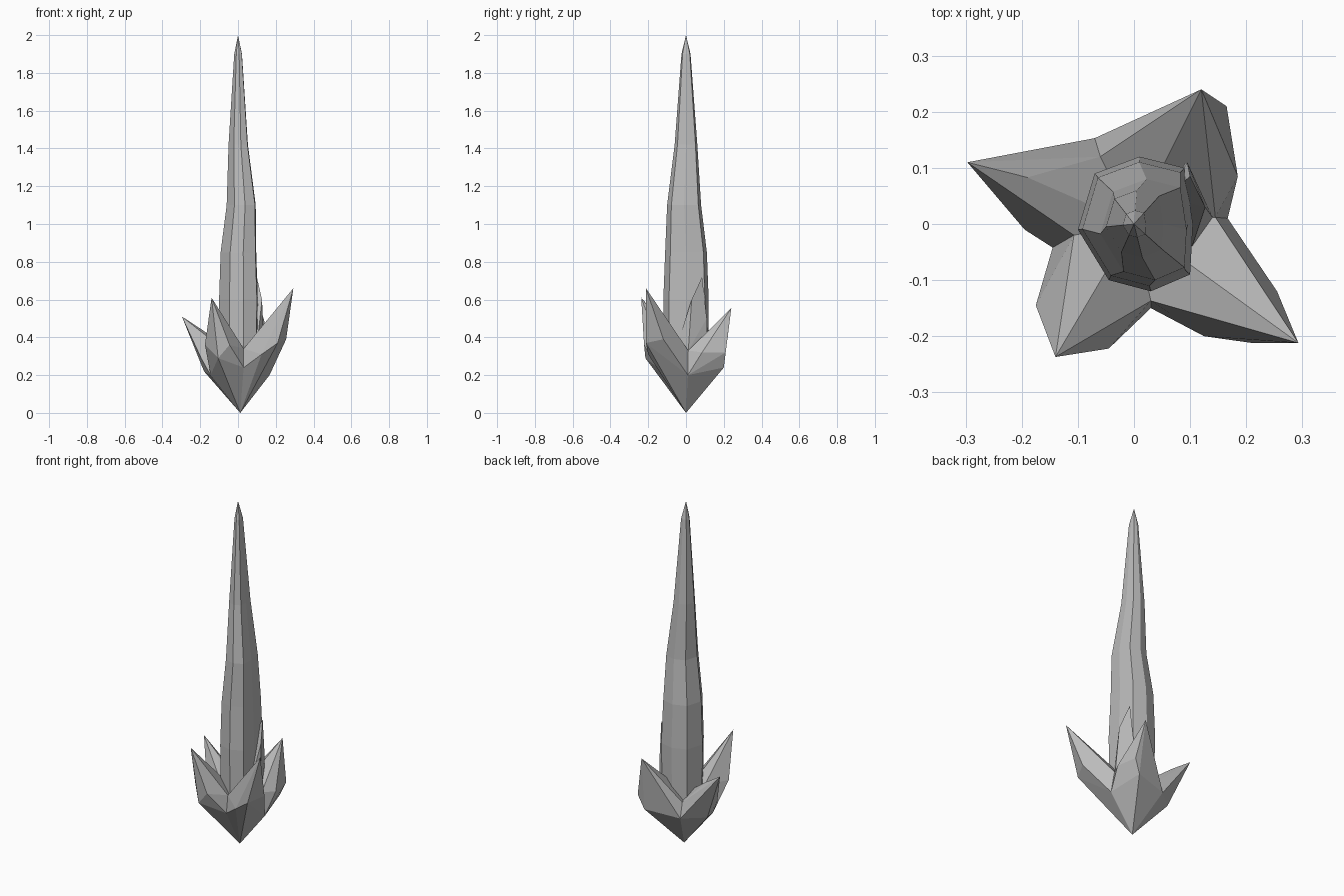
import bpy
import bmesh
from mathutils import Vector

old = bpy.data.objects.get("Cube")
if old:
    bpy.data.objects.remove(old, do_unlink=True)

# Single stone colour
stone = bpy.data.materials.new("grey stone")
stone.use_nodes = True
grey = (0.5, 0.5, 0.5, 1.0)
stone.diffuse_color = grey
stone.node_tree.nodes["Principled BSDF"].inputs["Base Color"].default_value = grey


def finish(bm, name):
    """Turn a bmesh into a flat shaded object."""
    bmesh.ops.recalc_face_normals(bm, faces=bm.faces)
    mesh = bpy.data.meshes.new(name)
    bm.to_mesh(mesh)
    bm.free()
    mesh.materials.append(stone)
    obj = bpy.data.objects.new(name, mesh)
    bpy.context.collection.objects.link(obj)
    return obj


def shard(name, points):
    """Faceted crystal wrapped tightly around its corner points."""
    bm = bmesh.new()
    for point in points:
        bm.verts.new(point)
    result = bmesh.ops.convex_hull(bm, input=bm.verts)
    spare = [g for g in result["geom_interior"] if isinstance(g, bmesh.types.BMVert)]
    bmesh.ops.delete(bm, geom=spare, context='VERTS')
    return finish(bm, name)


def spire(name, outline, levels, tip):
    """Tapering column: one outline scaled and shifted at each level."""
    bm = bmesh.new()
    rings = []
    for z, size, dx, dy in levels:
        rings.append([bm.verts.new((x * size + dx, y * size + dy, z)) for x, y in outline])
    top = bm.verts.new(tip)
    count = len(outline)
    bm.faces.new(rings[0][::-1])
    for i in range(count):
        j = (i + 1) % count
        for low, high in zip(rings, rings[1:]):
            bm.faces.new((low[i], low[j], high[j], high[i]))
        bm.faces.new((rings[-1][i], rings[-1][j], top))
    return finish(bm, name)


# Tall central spire
outline = [(0.03, -0.12), (0.1, -0.09), (0.105, 0.0), (0.09, 0.1),
           (0.01, 0.12), (-0.07, 0.09), (-0.1, -0.01), (-0.045, -0.1)]
levels = [(0.2, 0.95, 0, 0), (0.6, 1.0, 0, 0), (0.85, 0.92, 0, 0),
          (1.1, 0.75, 0.015, -0.01), (1.42, 0.5, 0, 0), (1.9, 0.2, 0, 0)]
spire("central_spire", outline, levels, (0, 0, 2))

# Small crystal growing against the spire
shard("small_side_shard", [(0.1, 0.085, 0.72), (0.095, 0.11, 0.5), (0.127, 0.03, 0.6),
                           (0.14, 0.012, 0.33), (0.09, 0.11, 0.3), (0.06, 0.05, 0.6),
                           (0.06, 0.05, 0.3), (0.1, -0.05, 0.35)])

# Shared corners of the base: root, core and the notches between leaves
root = Vector((0.012, 0, 0))
core = Vector((0, 0, 0.3))
notch_front = [(0.03, -0.15, 0.24), (0.03, -0.137, 0.34)]
notch_left = [(0.167, 0.01, 0.2), (0.145, 0.012, 0.33)]
notch_back = [(-0.07, 0.153, 0.22), (-0.06, 0.12, 0.3)]
notch_right = [(-0.145, -0.042, 0.2), (-0.107, -0.02, 0.36)]

# Four leaf crystals: two notches, then the tip and the outer corners
leaves = {
    "front_right_leaf": (notch_front, notch_right,
                         [(-0.14, -0.237, 0.61), (-0.045, -0.222, 0.36),
                          (-0.105, -0.215, 0.29), (-0.175, -0.145, 0.36)]),
    "front_left_leaf": (notch_front, notch_left,
                        [(0.293, -0.212, 0.66), (0.21, -0.212, 0.37),
                         (0.125, -0.2, 0.31), (0.255, -0.12, 0.39)]),
    "back_left_leaf": (notch_back, notch_left,
                       [(0.12, 0.24, 0.555), (0.165, 0.21, 0.32),
                        (0.13, 0.2, 0.24), (0.185, 0.085, 0.32)]),
    "back_right_leaf": (notch_back, notch_right,
                        [(-0.297, 0.11, 0.51), (-0.19, 0.083, 0.44),
                         (-0.195, -0.01, 0.29), (-0.18, 0.06, 0.22)]),
}
for name, (near, far, corners) in leaves.items():
    shard(name, [root, core] + near + far + corners)
